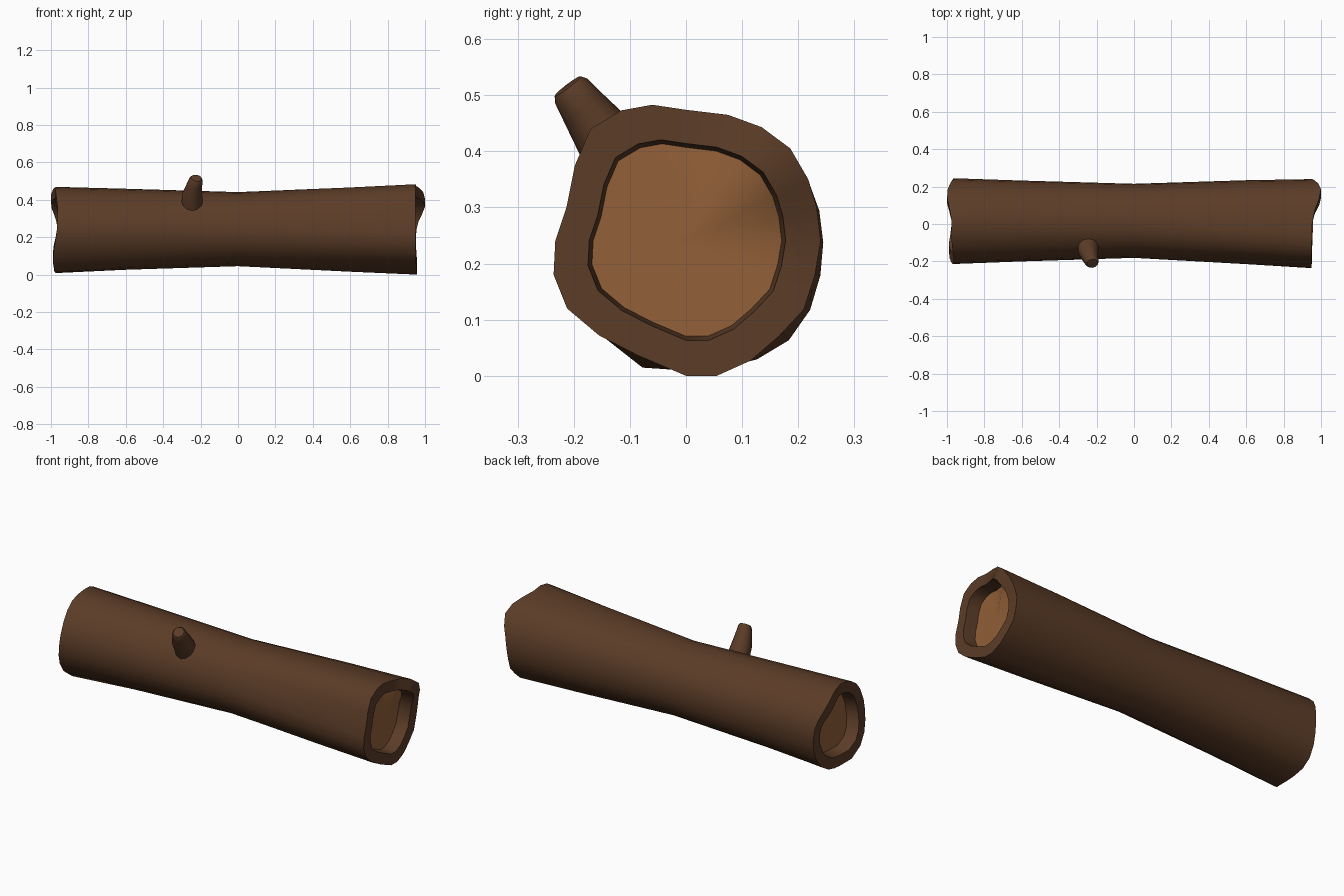
import bpy, bmesh, math
from mathutils import Vector

if "Cube" in bpy.data.objects:
    bpy.data.objects.remove(bpy.data.objects["Cube"])


def material(name, rgb):
    m = bpy.data.materials.new(name)
    m.diffuse_color = (*rgb, 1)
    m.use_nodes = True
    m.node_tree.nodes["Principled BSDF"].inputs["Base Color"].default_value = m.diffuse_color
    return m


bark = material("bark", (0.105, 0.045, 0.020))
wood = material("inner_wood", (0.29, 0.118, 0.04))


def loft(name, rings, tips, wood_caps=False):
    """Skin a list of rings and close each end with a fan to a tip point."""
    bm = bmesh.new()
    rows = [[bm.verts.new(p) for p in ring] for ring in rings]
    n = len(rows[0])
    for a, b in zip(rows, rows[1:]):
        for i in range(n):
            j = (i + 1) % n
            bm.faces.new((a[i], a[j], b[j], b[i]))
    for row, tip in zip((rows[0], rows[-1]), tips):
        c = bm.verts.new(tip)
        for i in range(n):
            f = bm.faces.new((row[i], row[(i + 1) % n], c))
            f.material_index = 1 if wood_caps else 0
    bmesh.ops.recalc_face_normals(bm, faces=bm.faces)
    me = bpy.data.meshes.new(name)
    bm.to_mesh(me)
    bm.free()
    me.materials.append(bark)
    me.materials.append(wood)
    ob = bpy.data.objects.new(name, me)
    bpy.context.collection.objects.link(ob)
    bpy.ops.object.select_all(action='DESELECT')
    ob.select_set(True)
    bpy.context.view_layer.objects.active = ob
    bpy.ops.object.shade_smooth_by_angle(angle=math.radians(40))
    return ob


def bump(a, centre, width):
    d = (a - centre + 180) % 360 - 180
    return math.exp(-(d / width) ** 2)


# Right end outline (y, z); its angles are reused for every ring
C = 0.243
outline = [(.24, .24), (.233, .3), (.218, .35), (.186, .405), (.135, .443),
           (.075, .465), (0, .474), (-.06, .483), (-.115, .473), (-.17, .44),
           (-.198, .375), (-.213, .3), (-.233, .24), (-.236, .18),
           (-.212, .12), (-.155, .072), (-.085, .036), (0, 0), (.055, 0),
           (.115, .027), (.165, .07), (.21, .118), (.23, .18)]
angles = [math.degrees(math.atan2(z - C, y)) for y, z in outline]
right_r = [math.hypot(y, z - C) for y, z in outline]
left_r = [.229 + .015 * (bump(a, -45, 25) + bump(a, -115, 18)) for a in angles]
right_x = [.95 + .05 * bump(a, 43, 27) + .008 * bump(a, -80, 40) for a in angles]
left_x = [-.963 - .037 * bump(a, 52, 30) - .027 * bump(a, 225, 35)
          - .012 * bump(a, 115, 25) - .015 * bump(a, -60, 30) for a in angles]


def ring(xs, rs, cy, cz, s=1.0, dx=0.0):
    return [(x + dx, cy + s * r * math.cos(math.radians(a)),
             cz + s * r * math.sin(math.radians(a)))
            for x, r, a in zip(xs, rs, angles)]


n = len(angles)
mid_l = [.216 + .4 * (r - .229) for r in left_r]
mid_r = [.5 * r + .5 * .212 for r in right_r]

# Hollow-ended log: recess, rim, bark, rim, recess
loft("log", [
    ring(left_x, left_r, .015, .24, .70, .07),
    ring(left_x, left_r, .015, .24, .74),
    ring(left_x, left_r, .015, .24),
    ring([-.6] * n, mid_l, .016, .243),
    ring([0] * n, [.198] * n, .017, .243),
    ring([.6] * n, mid_r, .008, .243),
    ring(right_x, right_r, 0, C),
    ring(right_x, right_r, 0, C, .74),
    ring(right_x, right_r, 0, C, .71, -.07),
], [(-.905, .015, .24), (.885, 0, C)], wood_caps=True)

# Broken branch stub, bent slightly and rounded at the tip
path = [((-.245, -.105, .36), .060), ((-.244, -.150, .432), .053),
        ((-.233, -.185, .480), .042), ((-.225, -.205, .508), .036),
        ((-.223, -.211, .516), .029)]
axis = Vector((.12, -.6, .78)).normalized()
u = axis.cross(Vector((1, 0, 0))).normalized()
v = axis.cross(u)
stub = [[Vector(c) + r * (u * math.cos(i * math.tau / 12) + v * math.sin(i * math.tau / 12))
         for i in range(12)] for c, r in path]
loft("branch_stub", stub, [path[0][0], Vector(path[-1][0]) + axis * .002])
